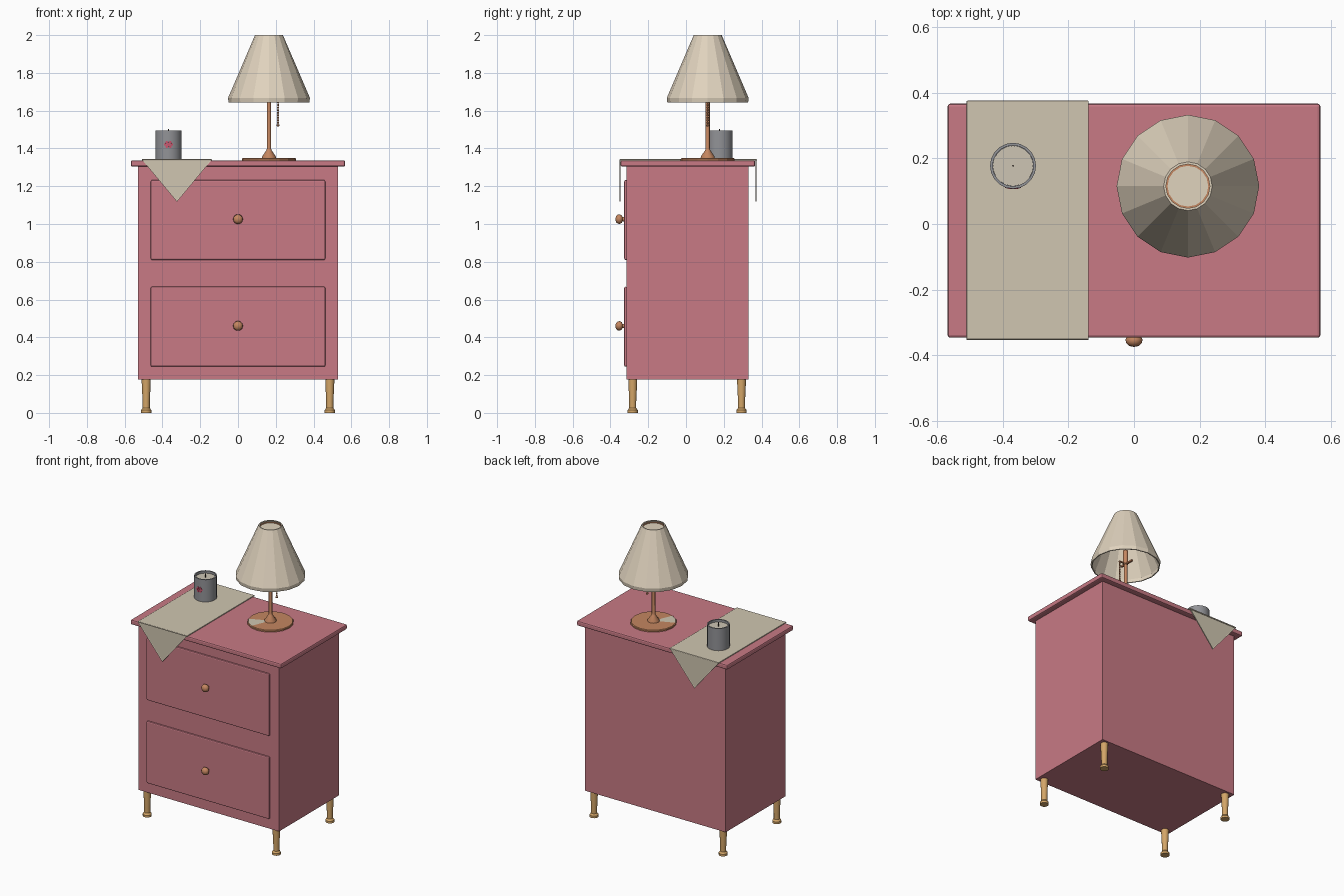
import bpy, bmesh, math
from mathutils import Matrix, Vector

if "Cube" in bpy.data.objects:
    bpy.data.objects.remove(bpy.data.objects["Cube"])


def material(name, r, g, b):
    lin = [((c / 255 + 0.055) / 1.055) ** 2.4 for c in (r, g, b)]
    m = bpy.data.materials.new(name)
    m.diffuse_color = (*lin, 1)
    m.use_nodes = True
    m.node_tree.nodes["Principled BSDF"].inputs["Base Color"].default_value = m.diffuse_color
    return m


PINK = material("rose paint", 200, 122, 133)
CREAM = material("cream fabric", 224, 211, 190)
LINEN = material("linen", 208, 198, 177)
WOOD = material("light wood", 212, 166, 104)
COPPER = material("copper", 196, 134, 96)
GREY = material("grey jar", 146, 147, 151)
WAX = material("wax", 205, 197, 180)
BLOSSOM = material("flower pink", 205, 82, 108)
DARK = material("dark wick", 70, 58, 52)


def finish(name, bm, mat, smooth=0):
    bmesh.ops.remove_doubles(bm, verts=bm.verts, dist=1e-5)
    bmesh.ops.recalc_face_normals(bm, faces=bm.faces)
    me = bpy.data.meshes.new(name)
    bm.to_mesh(me)
    bm.free()
    me.materials.append(mat)
    ob = bpy.data.objects.new(name, me)
    bpy.context.collection.objects.link(ob)
    if smooth:
        bpy.ops.object.select_all(action='DESELECT')
        ob.select_set(True)
        bpy.context.view_layer.objects.active = ob
        bpy.ops.object.shade_smooth_by_angle(angle=math.radians(smooth))
    return ob


def box(name, lo, hi, mat, bevel=0):
    bm = bmesh.new()
    bmesh.ops.create_cube(bm, size=1)
    for v in bm.verts:
        v.co = [l + (c + 0.5) * (h - l) for c, l, h in zip(v.co, lo, hi)]
    if bevel:
        bmesh.ops.bevel(bm, geom=bm.edges[:], offset=bevel, segments=2, profile=0.5, affect='EDGES')
    return finish(name, bm, mat)


def lathe(name, profile, origin, mat, n=16, smooth=0, rot=None, closed=False):
    """Turn (radius, height) points about the vertical axis."""
    bm = bmesh.new()
    rings = [[bm.verts.new((r * math.cos(math.tau * i / n), r * math.sin(math.tau * i / n), z))
              for i in range(n)] for r, z in profile]
    pairs = list(zip(rings, rings[1:]))
    if closed:
        pairs.append((rings[-1], rings[0]))
    for a, b in pairs:
        for i in range(n):
            j = (i + 1) % n
            bm.faces.new((a[i], a[j], b[j], b[i]))
    bmesh.ops.dissolve_degenerate(bm, dist=1e-6, edges=bm.edges)
    mtx = Matrix.Translation(origin) @ (rot or Matrix())
    bmesh.ops.transform(bm, matrix=mtx, verts=bm.verts)
    return finish(name, bm, mat, smooth)


# Cabinet
box("cabinet_body", (-0.53, -0.315, 0.177), (0.53, 0.33, 1.306), PINK)
box("cabinet_top", (-0.567, -0.346, 1.304), (0.567, 0.366, 1.337), PINK, 0.008)

# Drawers with round knobs
knob = [(0, 0), (0.012, 0), (0.011, 0.010), (0.020, 0.014), (0.026, 0.025),
        (0.024, 0.036), (0.015, 0.045), (0, 0.048)]
for label, z0, z1 in (("lower", 0.245, 0.668), ("upper", 0.81, 1.233)):
    box(label + "_drawer", (-0.462, -0.327, z0), (0.462, -0.31, z1), PINK, 0.007)
    lathe(label + "_knob", knob, (0, -0.326, (z0 + z1) / 2 + 0.004), COPPER, 14, 40,
          Matrix.Rotation(math.pi / 2, 4, 'X'))

# Turned legs
leg = [(0, 0), (0.028, 0), (0.028, 0.014), (0.019, 0.026), (0.019, 0.06),
       (0.024, 0.165), (0.024, 0.18), (0, 0.18)]
for sx, side in ((-1, "left"), (1, "right")):
    for y, end in ((-0.282, "front"), (0.294, "back")):
        lathe(f"{end}_{side}_leg", leg, (sx * 0.486, y, 0), WOOD, 14, 35)

# Runner with a pointed flap at each end
X0, X1, XM = -0.509, -0.138, -0.3235
box("runner_top", (X0, -0.351, 1.335), (X1, 0.375, 1.343), LINEN, 0.002)
for end, y, s in (("front", -0.347, -1), ("back", 0.367, 1)):
    bm = bmesh.new()
    tri = [(X0, 1.341), (X1, 1.341), (XM, 1.118)]
    f = bm.faces.new([bm.verts.new((x, y, z)) for x, z in tri])
    ext = bmesh.ops.extrude_face_region(bm, geom=[f])
    moved = [g for g in ext["geom"] if isinstance(g, bmesh.types.BMVert)]
    bmesh.ops.translate(bm, verts=moved, vec=(0, s * 0.006, 0))
    bm.normal_update()
    outer = [g for g in ext["geom"] if isinstance(g, bmesh.types.BMFace)]
    bmesh.ops.inset_region(bm, faces=outer, thickness=0.010, depth=0)
    for v in outer[0].verts:
        v.co.y -= s * 0.0015
    finish(end + "_runner_flap", bm, LINEN)

# Candle in a jar
CX, CY, CZ = -0.368, 0.177, 1.342
lathe("candle_jar", [(0, 0), (0.07, 0), (0.07, 0.152), (0.062, 0.152), (0.062, 0.13), (0, 0.13)],
      (CX, CY, CZ), GREY, 20, 35)
lathe("candle_wax", [(0.0615, 0.13), (0.0615, 0.136), (0, 0.136)], (CX, CY, CZ), WAX, 20)
lathe("wick", [(0, 0.13), (0.003, 0.13), (0.003, 0.162), (0, 0.162)], (CX, CY, CZ), DARK, 6)

# Flower wrapped on the jar front: one centre and six petals
spots = [(0, 0)] + [(0.017 * math.cos(math.tau * k / 6), 0.013 * math.sin(math.tau * k / 6))
                    for k in range(6)]
for k, (u, w) in enumerate(spots):
    a = u / 0.07
    pos = Vector((CX + 0.069 * math.sin(a), CY - 0.069 * math.cos(a), 1.421 + w))
    lathe(f"flower_petal_{k}", [(0, 0), (0.0075, 0), (0.0075, 0.002), (0, 0.002)], pos, BLOSSOM, 8,
          0, Matrix.Rotation(a, 4, 'Z') @ Matrix.Rotation(math.pi / 2, 4, 'X'))

# Lamp foot: copper disc with one pale sector
LX, LY = 0.164, 0.115
foot = lathe("lamp_foot", [(0, 1.336), (0.143, 1.336), (0.143, 1.345), (0.139, 1.349), (0, 1.349)],
             (LX, LY, 0), COPPER, 16)
foot.data.materials.append(LINEN)
for p in foot.data.polygons:
    ang = math.degrees(math.atan2(p.center.y - LY, p.center.x - LX)) % 360
    if p.normal.z > 0.9 and 200 < ang < 250:
        p.material_index = 1

# Lamp stem, socket and crossbar
lathe("lamp_stem", [(0, 1.345), (0.038, 1.345), (0.036, 1.358), (0.014, 1.39), (0.011, 1.40),
                    (0.011, 1.65), (0.016, 1.655), (0.016, 1.75), (0, 1.75)],
      (LX, LY, 0), COPPER, 12, 35)
box("lamp_crossbar", (LX - 0.006, LY - 0.04, 1.651), (LX + 0.006, LY + 0.065, 1.661), COPPER)

# Beaded pull chain
box("chain_arm", (LX, LY - 0.004, 1.655), (LX + 0.052, LY + 0.004, 1.663), COPPER)
for k in range(11):
    r = 0.0085 if k == 0 else 0.0055
    z = 1.522 + 0.0135 * k
    lathe(f"chain_bead_{k}", [(0, -0.007), (r, -0.003), (r, 0.003), (0, 0.007)],
          (LX + 0.048, LY, z), COPPER, 8)

# Lamp shade: hollow cone with a bottom band and a closed inner cap
lathe("lamp_shade", [(0.214, 1.643), (0.217, 1.667), (0.074, 2.0), (0.067, 2.0),
                     (0.210, 1.667), (0.207, 1.643)], (LX, LY, 0), CREAM, 16, closed=True)
lathe("shade_cap_ring", [(0.069, 1.984), (0.069, 1.99), (0.062, 1.99), (0.062, 1.984)],
      (LX, LY, 0), COPPER, 16, closed=True)
lathe("shade_cap", [(0, 1.982), (0.066, 1.982), (0.066, 1.986), (0, 1.986)], (LX, LY, 0), CREAM, 16)
